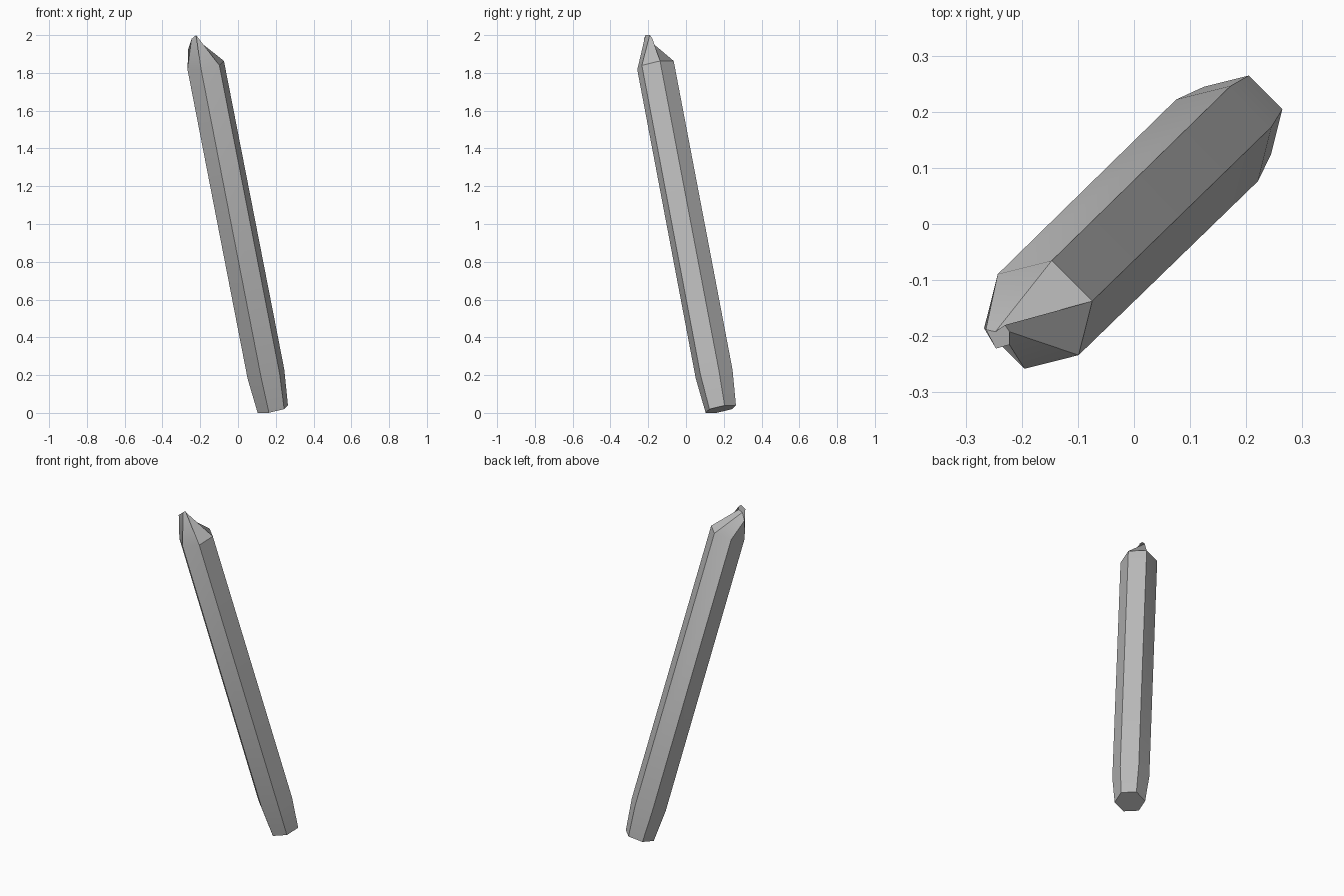
import bpy, bmesh, math
from mathutils import Vector

cube = bpy.data.objects.get("Cube")
if cube:
    bpy.data.objects.remove(cube, do_unlink=True)

# Stone colour
stone = bpy.data.materials.new("grey_stone")
stone.use_nodes = True
GREY = (0.5, 0.5, 0.5, 1)
stone.diffuse_color = GREY
stone.node_tree.nodes["Principled BSDF"].inputs["Base Color"].default_value = GREY

# Leaning axis and the plane square to it
foot = Vector((0.188, 0.188, 0))
lean = Vector((-0.195, -0.19, 1))
side = Vector((1, -1, 0)).normalized()
up = lean.normalized().cross(side).normalized()

bm = bmesh.new()


def ring(height, radius):
    """Hexagon square to the axis, at a height along it."""
    centre = foot + lean * height
    return [bm.verts.new(centre + radius * (math.cos(a) * side + math.sin(a) * up))
            for a in (math.radians(60 * i) for i in range(6))]


# Tapered base, long shaft and an off-centre chiselled tip
base = ring(0.02, 0.085)
shaft_low = ring(0.205, 0.103)
shaft_high = ring(1.84, 0.102)
tip = [bm.verts.new(p) for p in (
    (-0.222, -0.192, 2.0), (-0.23, -0.18, 1.987), (-0.247, -0.192, 1.97),
    (-0.264, -0.188, 1.925), (-0.246, -0.222, 1.98), (-0.222, -0.215, 2.0))]

rings = [base, shaft_low, shaft_high, tip]
for a, b in zip(rings, rings[1:]):
    for i in range(6):
        j = (i + 1) % 6
        bm.faces.new((a[i], a[j], b[j], b[i]))
bm.faces.new(base[::-1])
bm.faces.new(tip)
bmesh.ops.recalc_face_normals(bm, faces=bm.faces)

mesh = bpy.data.meshes.new("crystal_shard")
bm.to_mesh(mesh)
bm.free()
mesh.materials.append(stone)
shard = bpy.data.objects.new("crystal_shard", mesh)
bpy.context.collection.objects.link(shard)

# Crisp facets, softened only across the shallow tip edges
bpy.ops.object.select_all(action="DESELECT")
shard.select_set(True)
bpy.context.view_layer.objects.active = shard
bpy.ops.object.shade_smooth_by_angle(angle=math.radians(30))
